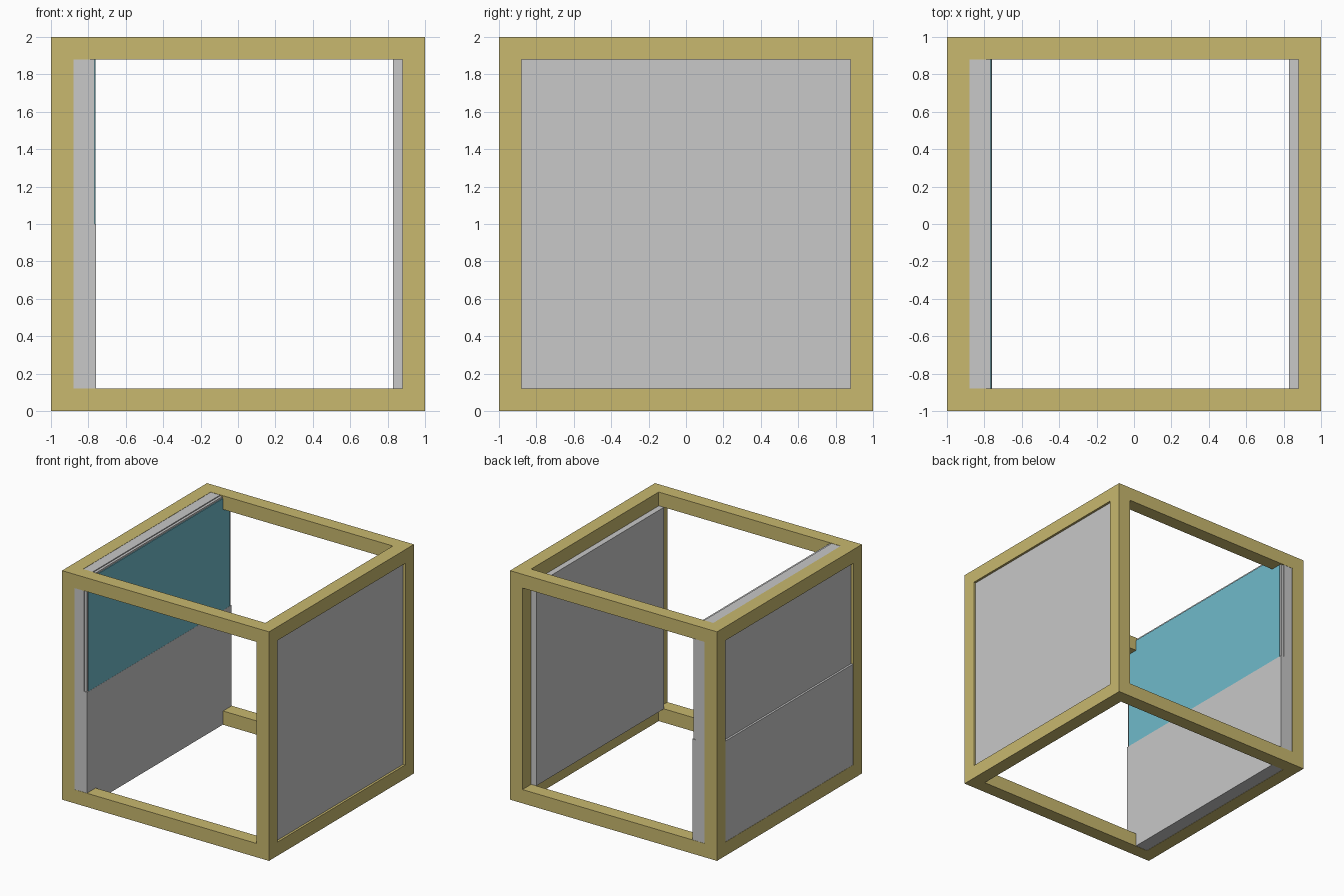
import bpy

if "Cube" in bpy.data.objects:
    bpy.data.objects.remove(bpy.data.objects["Cube"])


def material(name, rgb):
    m = bpy.data.materials.new(name)
    m.diffuse_color = (*rgb, 1)
    m.use_nodes = True
    m.node_tree.nodes["Principled BSDF"].inputs["Base Color"].default_value = m.diffuse_color
    return m


TAN = material("tan timber", (0.578, 0.479, 0.156))
GREY = material("light grey panel", (0.578, 0.578, 0.578))
TEAL = material("teal glass", (0.162, 0.491, 0.591))


def box(name, lo, hi, mat):
    """Axis-aligned box between two corners."""
    verts = [(x, y, z) for x in (lo[0], hi[0]) for y in (lo[1], hi[1]) for z in (lo[2], hi[2])]
    faces = [(0, 1, 3, 2), (4, 6, 7, 5), (0, 4, 5, 1), (2, 3, 7, 6), (0, 2, 6, 4), (1, 5, 7, 3)]
    mesh = bpy.data.meshes.new(name)
    mesh.from_pydata(verts, [], faces)
    mesh.materials.append(mat)
    ob = bpy.data.objects.new(name, mesh)
    bpy.context.collection.objects.link(ob)
    return ob


T = 0.12        # beam thickness
I = 1 - T       # inner half-width of the frame
E = 0.998       # panels sit a hair inside the beam faces

# Cube frame: corner posts, then the beams between them
for sx in (-1, 1):
    for sy in (-1, 1):
        x, y = sorted((sx, sx * I)), sorted((sy, sy * I))
        box("corner_post", (x[0], y[0], 0), (x[1], y[1], 2), TAN)
for s in (-1, 1):
    a = sorted((s, s * I))
    for z in (0, 2 - T):
        box("cross_beam", (-I, a[0], z), (I, a[1], z + T), TAN)
        box("side_beam", (a[0], -I, z), (a[1], I, z + T), TAN)

# Full wall panel in the right opening
box("right_panel", (0.83, -I, T), (0.98, I, 2 - T), GREY)

# Left wall: thick lower half, recessed upper half with a stepped backing
box("lower_left_panel", (-E, -E, 0.002), (-0.76, E, 1), GREY)
box("upper_left_panel", (-0.98, -E, 1), (-0.79, E, 1.998), GREY)
box("window_backing", (-0.79, -0.99, 1), (-0.768, 0.99, 1.99), GREY)

# Glass sheet on the inner side of the upper half
box("window_glass", (-0.768, -0.975, 1), (-0.761, 0.975, 1.975), TEAL)
